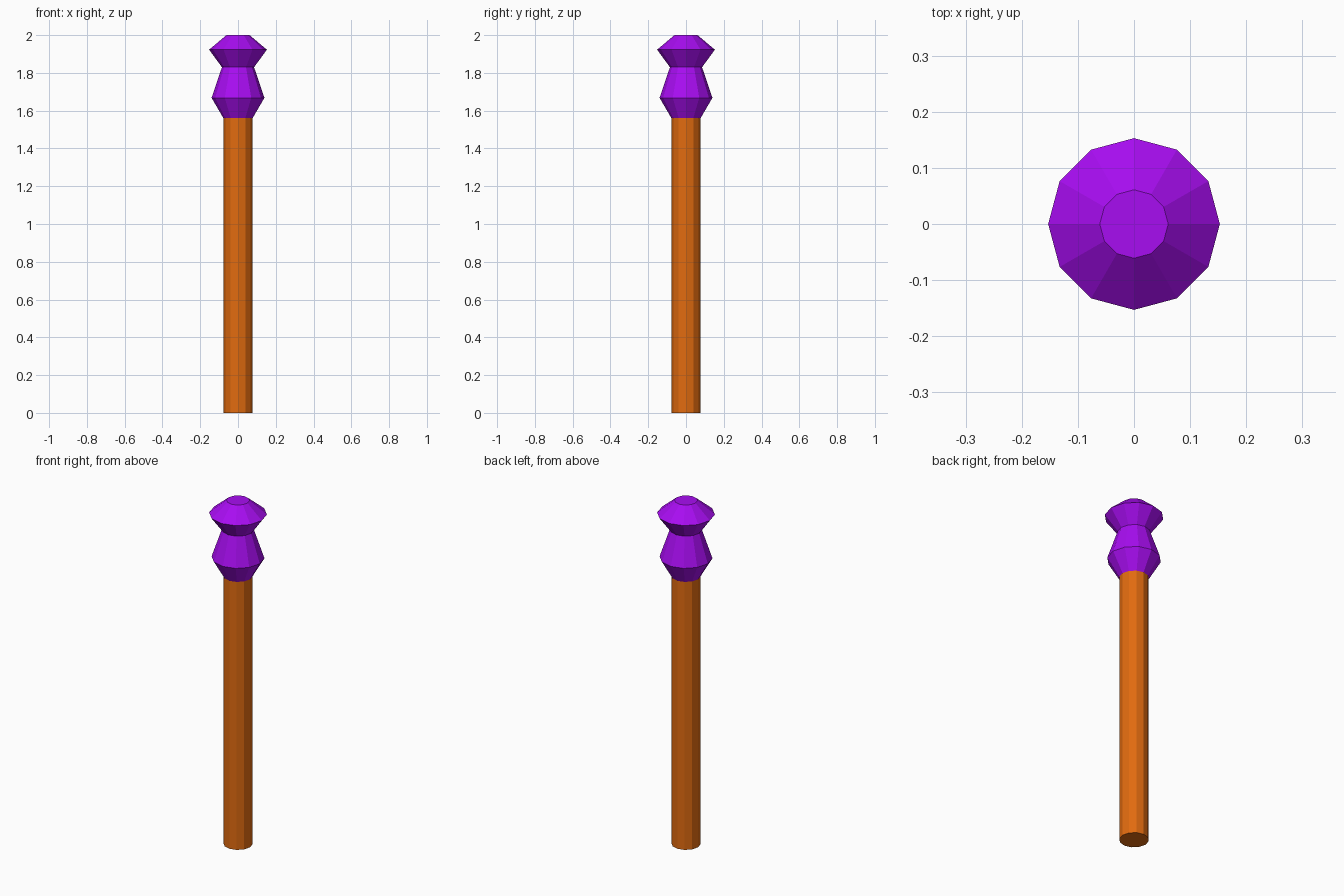
import bpy, bmesh
from math import cos, sin, tau

if "Cube" in bpy.data.objects:
    bpy.data.objects.remove(bpy.data.objects["Cube"])

SIDES = 12


def material(name, color):
    mat = bpy.data.materials.new(name)
    mat.diffuse_color = color
    mat.use_nodes = True
    mat.node_tree.nodes["Principled BSDF"].inputs["Base Color"].default_value = mat.diffuse_color
    return mat


def lathe(name, profile, mat, cap_bottom=True, cap_top=True):
    """Flat-sided turned part from (radius, height) pairs, bottom to top."""
    bm = bmesh.new()
    rings = [[bm.verts.new((r * cos(tau * i / SIDES), r * sin(tau * i / SIDES), z))
              for i in range(SIDES)] for r, z in profile]
    for low, high in zip(rings, rings[1:]):
        for i in range(SIDES):
            j = (i + 1) % SIDES
            bm.faces.new((low[i], low[j], high[j], high[i]))
    if cap_bottom:
        bm.faces.new(rings[0][::-1])
    if cap_top:
        bm.faces.new(rings[-1])
    mesh = bpy.data.meshes.new(name)
    bm.to_mesh(mesh)
    bm.free()
    mesh.materials.append(mat)
    obj = bpy.data.objects.new(name, mesh)
    bpy.context.collection.objects.link(obj)
    return obj


orange = material("orange", (0.75, 0.147, 0.005, 1))
purple = material("purple", (0.39, 0.004, 0.88, 1))

# Straight shaft, open where the head joins it
lathe("shaft", [(0.077, 0), (0.077, 1.56)], orange, cap_top=False)

# Turned head: lower bulge, neck, flared cap with a flat top
lathe("head", [(0.077, 1.56), (0.14, 1.668), (0.085, 1.83),
               (0.153, 1.923), (0.061, 2.0)], purple, cap_bottom=False)
